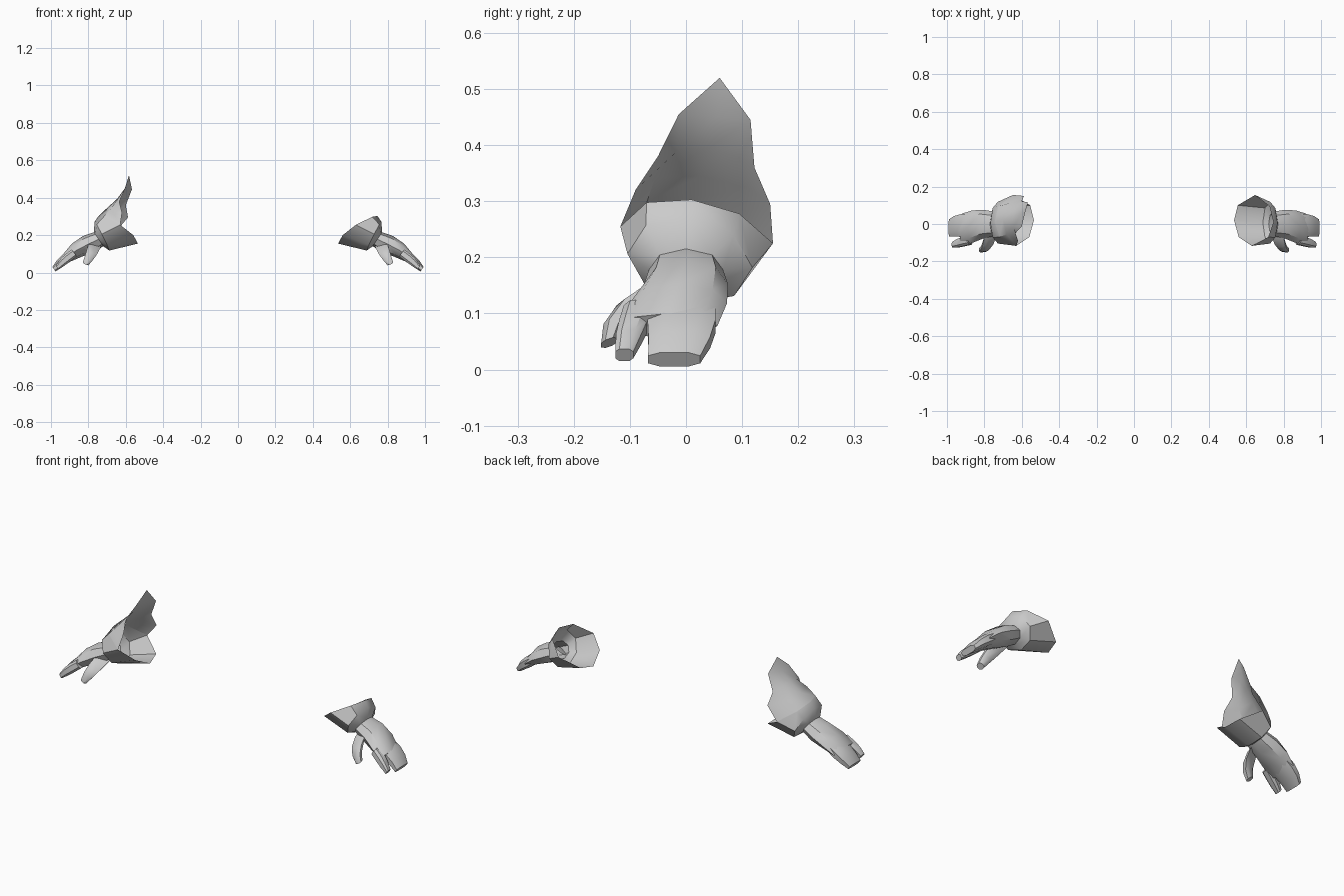
import bpy, bmesh, math
from mathutils import Vector

if "Cube" in bpy.data.objects:
    bpy.data.objects.remove(bpy.data.objects["Cube"])

N = Vector((0.56, 0, 0.83))      # across the thickness of the hand
Y = Vector((0, -1, 0))


def ring(c, th, w, n=N, y=Y, power=1.0, count=8):
    """Closed cross-section: th = half thickness, w = half width."""
    pts = []
    for i in range(count):
        a = math.tau * (i + (0.5 if power < 1 else 0)) / count
        co, si = math.cos(a), math.sin(a)
        pts.append(Vector(c) + n.normalized() * th * math.copysign(abs(co) ** power, co)
                   + y.normalized() * w * math.copysign(abs(si) ** power, si))
    return pts


def skin(name, rows, side, closed=True, start_cap=False, end_cap=False):
    """Skin rows of points, mirrored in x when side is -1."""
    bm = bmesh.new()
    vs = [[bm.verts.new((p[0] * side, p[1], p[2])) for p in r] for r in rows]
    for a, b in zip(vs, vs[1:]):
        k = len(a)
        for i in range(k if closed else k - 1):
            j = (i + 1) % k
            bm.faces.new((a[i], a[j], b[j], b[i]))
    if start_cap:
        bm.faces.new(vs[0])
    if end_cap:
        bm.faces.new(vs[-1])
    bmesh.ops.remove_doubles(bm, verts=bm.verts, dist=0.0005)
    bmesh.ops.recalc_face_normals(bm, faces=bm.faces)
    me = bpy.data.meshes.new(name)
    bm.to_mesh(me)
    bm.free()
    ob = bpy.data.objects.new(name, me)
    bpy.context.collection.objects.link(ob)
    bpy.ops.object.select_all(action='DESELECT')
    ob.select_set(True)
    bpy.context.view_layer.objects.active = ob
    bpy.ops.object.shade_smooth_by_angle(angle=math.radians(40))
    return ob


# Cuff rings: wrist, flare, and slanted rim (outer, front, inner, back)
wrist = ring((0.745, 0, 0.178), 0.045, 0.066)
flare = ring((0.728, 0.007, 0.194), 0.086, 0.112, Vector((0.039, 0, 0.076)), Vector((0, -0.11, 0.012)))
rim = [(0.745, 0.01, 0.303), (0.718, -0.07, 0.298), (0.63, -0.117, 0.255), (0.56, -0.07, 0.20),
       (0.535, 0.02, 0.155), (0.555, 0.10, 0.17), (0.647, 0.155, 0.225), (0.725, 0.095, 0.278)]

# Torn flap above the rim of one cuff, front to back, narrowing to a peak
peak = (0.583, 0.06, 0.52)
f4, b4 = (0.60, -0.013, 0.455), (0.567, 0.115, 0.445)
flap = [
    [rim[2], rim[1], rim[0], rim[7], rim[6]],
    [(0.62, -0.09, 0.32), (0.68, -0.055, 0.342), (0.70, 0.025, 0.345), (0.67, 0.11, 0.325), (0.588, 0.15, 0.295)],
    [(0.635, -0.05, 0.38), (0.645, -0.015, 0.39), (0.645, 0.04, 0.395), (0.63, 0.09, 0.38), (0.60, 0.122, 0.36)],
    [f4, f4, (0.605, 0.055, 0.45), b4, b4],
    [peak] * 5,
]

# Hand sections: centre, half thickness, half width
palm = [((0.80, 0, 0.152), 0.052, 0.075), ((0.865, -0.014, 0.118), 0.043, 0.087),
        ((0.918, -0.03, 0.078), 0.027, 0.086)]
wide_finger = [((0.885, -0.008, 0.10), 0.027, 0.064), ((0.918, -0.008, 0.077), 0.029, 0.064),
               ((0.955, -0.012, 0.048), 0.024, 0.058), ((0.984, -0.021, 0.018), 0.016, 0.049)]
index_finger = [((0.875, -0.086, 0.105), 0.024, 0.026), ((0.908, -0.093, 0.08), 0.025, 0.027),
                ((0.938, -0.102, 0.055), 0.022, 0.024), ((0.967, -0.110, 0.026), 0.014, 0.017)]
thumb = [((0.765, -0.045, 0.150), 0.036, 0.035), ((0.778, -0.095, 0.118), 0.033, 0.032),
         ((0.795, -0.126, 0.083), 0.026, 0.024), ((0.814, -0.137, 0.048), 0.018, 0.016)]
thumb_n, thumb_y = Vector((0.87, 0, 0.40)), Vector((0.1, -0.9, -0.3))

for side, label in ((1, "right"), (-1, "left")):
    skin(label + "_cuff", [wrist, flare, rim], side)
    skin(label + "_palm", [wrist] + [ring(*s) for s in palm], side, end_cap=True)
    for part, secs in (("_wide_finger", wide_finger), ("_index_finger", index_finger)):
        skin(label + part, [ring(*s, power=0.7) for s in secs], side, start_cap=True, end_cap=True)
    skin(label + "_thumb", [ring(*s, thumb_n, thumb_y, 0.8) for s in thumb],
         side, start_cap=True, end_cap=True)

# Ragged flap on the left cuff only
skin("left_torn_flap", flap, -1, closed=False)
